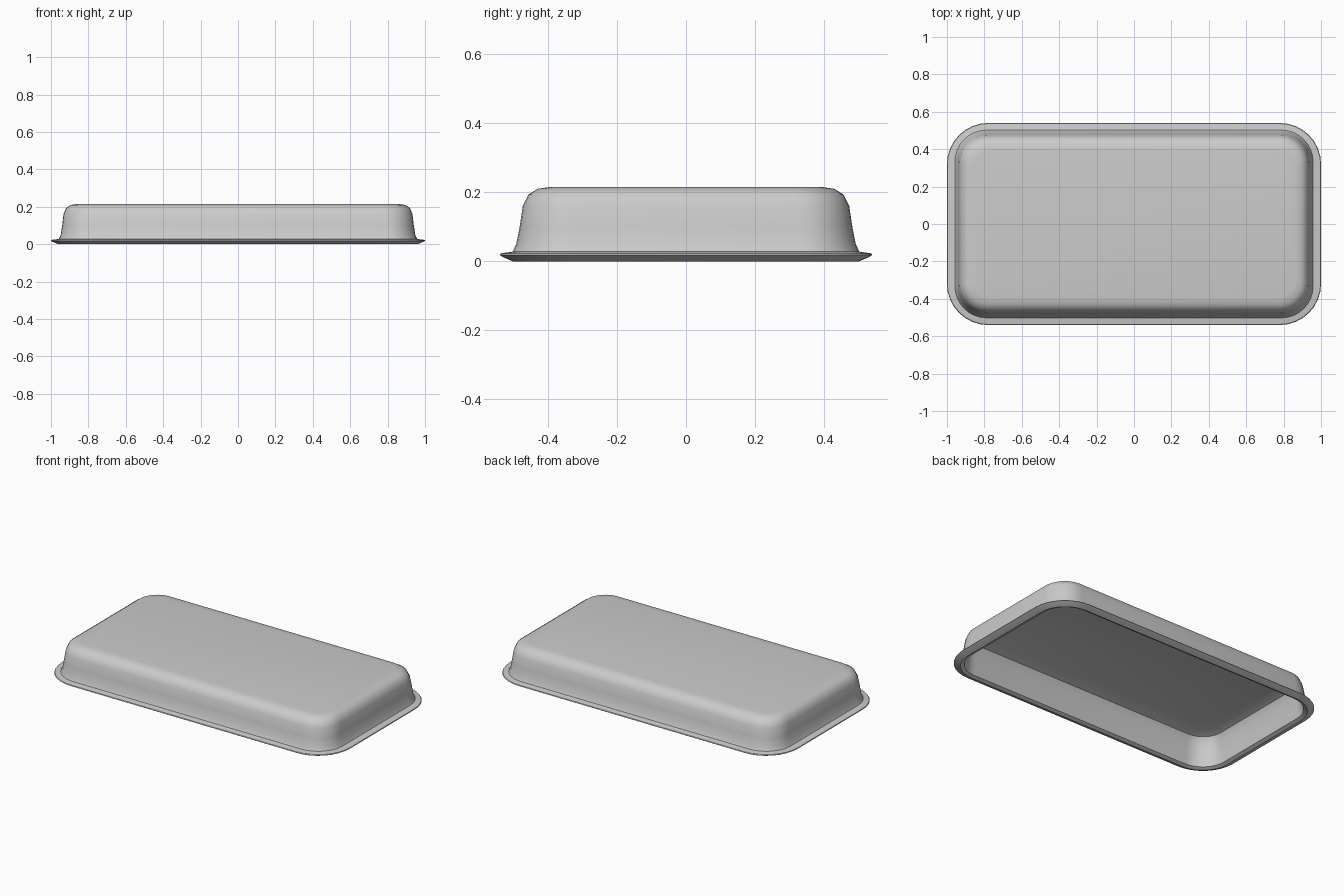
import bpy, bmesh, math

if "Cube" in bpy.data.objects:
    bpy.data.objects.remove(bpy.data.objects["Cube"])

SEG = 8  # facets per rounded corner


def rounded_loop(bm, hx, hy, r, z):
    """Ring of vertices along a rounded rectangle."""
    ring = []
    for k, (sx, sy) in enumerate([(1, 1), (-1, 1), (-1, -1), (1, -1)]):
        for i in range(SEG + 1):
            a = math.pi / 2 * (k + i / SEG)
            ring.append(bm.verts.new((sx * (hx - r) + r * math.cos(a),
                                      sy * (hy - r) + r * math.sin(a), z)))
    return ring


def lofted(name, profile):
    """Skin the loops in order and cap both ends."""
    bm = bmesh.new()
    rings = [rounded_loop(bm, *p) for p in profile]
    for a, b in zip(rings, rings[1:]):
        n = len(a)
        for i in range(n):
            j = (i + 1) % n
            bm.faces.new((a[i], a[j], b[j], b[i]))
    bm.faces.new(rings[0][::-1])
    bm.faces.new(rings[-1])
    bmesh.ops.recalc_face_normals(bm, faces=bm.faces)
    me = bpy.data.meshes.new(name)
    bm.to_mesh(me)
    bm.free()
    ob = bpy.data.objects.new(name, me)
    bpy.context.collection.objects.link(ob)
    bpy.context.view_layer.objects.active = ob
    ob.select_set(True)
    bpy.ops.object.shade_smooth_by_angle(angle=math.radians(35))
    ob.select_set(False)
    return ob


# outer skin: half width, half depth, corner radius, height (top down to flange)
outer = [
    (0.860, 0.395, 0.10, 0.215),
    (0.895, 0.430, 0.12, 0.210),
    (0.920, 0.457, 0.14, 0.193),
    (0.933, 0.473, 0.15, 0.160),
    (0.940, 0.482, 0.15, 0.100),
    (0.948, 0.492, 0.16, 0.050),
    (0.958, 0.502, 0.17, 0.028),
    (0.998, 0.537, 0.22, 0.023),
    (1.000, 0.540, 0.22, 0.018),
]
# underside of the flange, then up the inner skin to the inner floor
inner = [
    (0.990, 0.530, 0.21, 0.012),
    (0.960, 0.502, 0.18, 0.000),
    (0.938, 0.482, 0.16, 0.010),
    (0.930, 0.472, 0.15, 0.050),
    (0.923, 0.463, 0.14, 0.150),
    (0.905, 0.443, 0.13, 0.185),
    (0.855, 0.392, 0.10, 0.203),
]
lofted("tray_shell", outer + inner)
